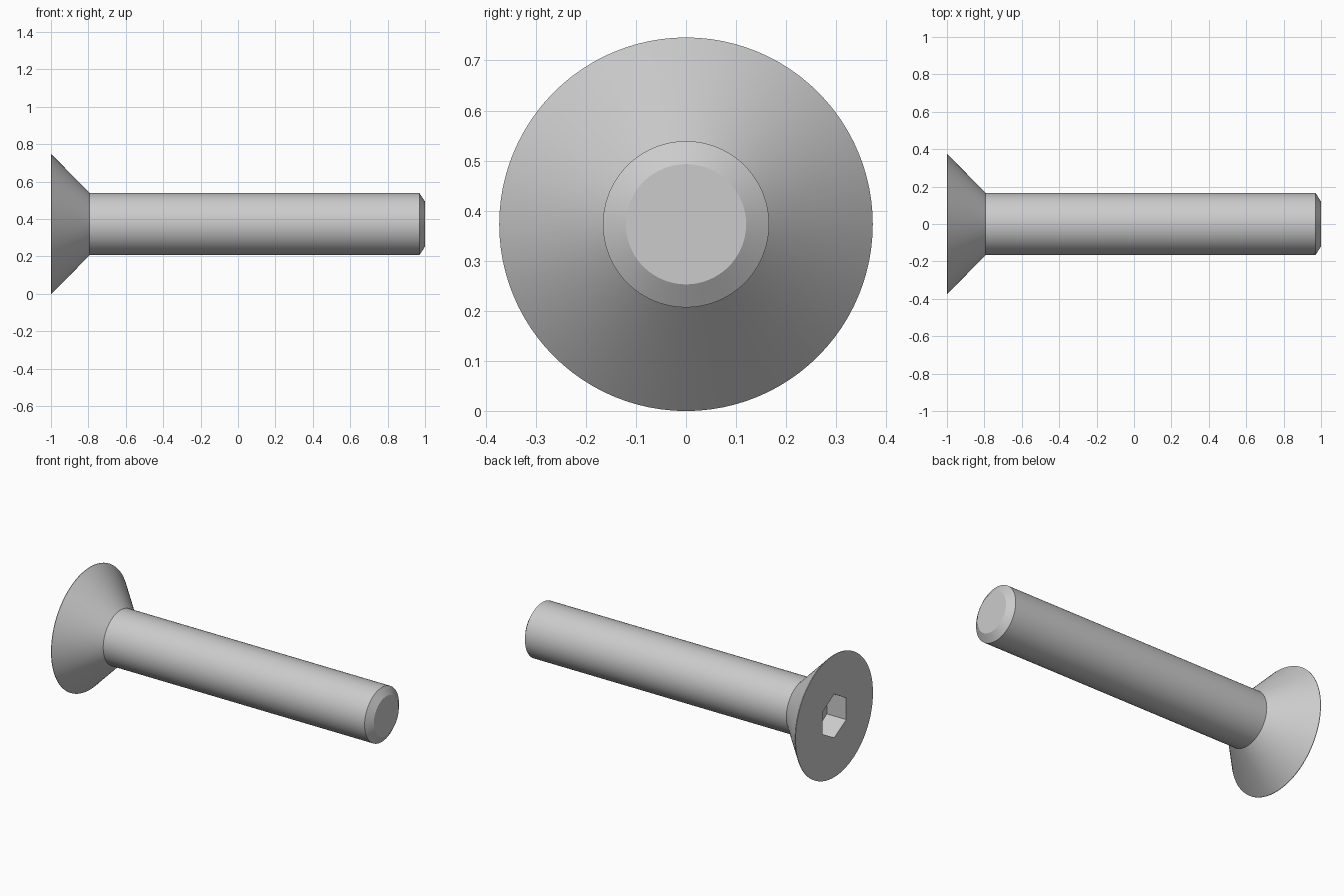
import bpy, bmesh
from math import cos, sin, radians, pi

cube = bpy.data.objects.get("Cube")
if cube:
    bpy.data.objects.remove(cube, do_unlink=True)

SIDES = 96            # divisible by six, so the socket corners land on vertices
HEAD_R, SHANK_R, TIP_R = 0.373, 0.166, 0.12
SOCKET_APOTHEM, SOCKET_DEPTH = 0.115, 0.13


def round_ring(radius):
    return lambda a: radius


def hex_ring(apothem):
    # hexagon with corners at top and bottom
    return lambda a: apothem / cos(radians((a + 30) % 60 - 30))


# outline along the bolt axis: tip, chamfer, shank, cone head, socket
rings = [
    (1.0, round_ring(TIP_R)),
    (0.97, round_ring(SHANK_R)),
    (-0.793, round_ring(SHANK_R)),
    (-0.997, round_ring(HEAD_R)),
    (-1.0, round_ring(HEAD_R)),
    (-1.0, hex_ring(SOCKET_APOTHEM)),
    (-1.0 + SOCKET_DEPTH, hex_ring(SOCKET_APOTHEM)),
]

bm = bmesh.new()
loops = []
for x, radius in rings:
    loop = []
    for i in range(SIDES):
        a = 360 * i / SIDES
        r, t = radius(a), radians(a)
        loop.append(bm.verts.new((x, r * cos(t), HEAD_R + r * sin(t))))
    loops.append(loop)

# skin between neighbouring rings, then close the tip and the socket floor
for one, two in zip(loops, loops[1:]):
    for i in range(SIDES):
        j = (i + 1) % SIDES
        bm.faces.new((one[i], one[j], two[j], two[i]))
bm.faces.new(loops[0])
bm.faces.new(loops[-1])
bmesh.ops.recalc_face_normals(bm, faces=bm.faces)

mesh = bpy.data.meshes.new("countersunk_bolt")
bm.to_mesh(mesh)
bm.free()
bolt = bpy.data.objects.new("countersunk_bolt", mesh)
bpy.context.collection.objects.link(bolt)

# plain steel colour
steel = bpy.data.materials.new("light_grey_steel")
steel.use_nodes = True
colour = (0.6, 0.6, 0.6, 1)
steel.diffuse_color = colour
steel.node_tree.nodes["Principled BSDF"].inputs["Base Color"].default_value = colour
mesh.materials.append(steel)

# smooth round walls with crisp edges
bpy.ops.object.select_all(action="DESELECT")
bolt.select_set(True)
bpy.context.view_layer.objects.active = bolt
bpy.ops.object.shade_smooth_by_angle(angle=radians(25))
